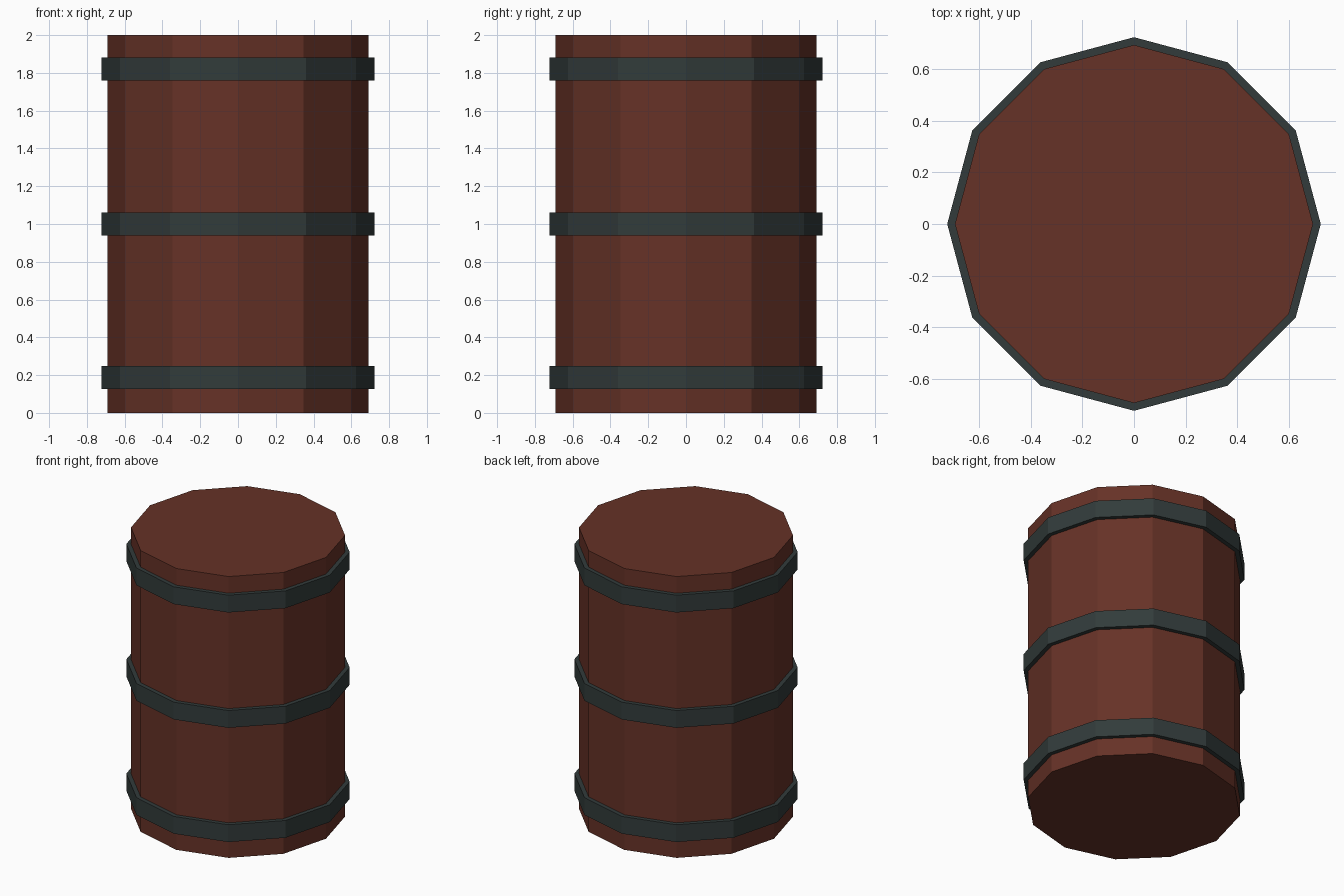
import bpy
import bmesh
import math

if "Cube" in bpy.data.objects:
    bpy.data.objects.remove(bpy.data.objects["Cube"])

SIDES = 12
BODY_R, BAND_R, HEIGHT = 0.692, 0.722, 2.0


def material(name, rgb):
    mat = bpy.data.materials.new(name)
    mat.diffuse_color = (*rgb, 1.0)
    mat.use_nodes = True
    mat.node_tree.nodes["Principled BSDF"].inputs["Base Color"].default_value = mat.diffuse_color
    return mat


def lathe(name, profile, mat, closed):
    """Spin a (radius, z) profile into a flat-sided solid."""
    bm = bmesh.new()
    rings = []
    for r, z in profile:
        ring = []
        for i in range(SIDES):
            a = 2 * math.pi * i / SIDES
            ring.append(bm.verts.new((r * math.cos(a), r * math.sin(a), z)))
        rings.append(ring)
    pairs = list(zip(rings, rings[1:]))
    if closed:
        pairs.append((rings[-1], rings[0]))
    else:
        bm.faces.new(rings[0])
        bm.faces.new(rings[-1])
    for low, high in pairs:
        for i in range(SIDES):
            j = (i + 1) % SIDES
            bm.faces.new((low[i], low[j], high[j], high[i]))
    bmesh.ops.recalc_face_normals(bm, faces=bm.faces)
    mesh = bpy.data.meshes.new(name)
    bm.to_mesh(mesh)
    bm.free()
    mesh.materials.append(mat)
    obj = bpy.data.objects.new(name, mesh)
    bpy.context.collection.objects.link(obj)
    return obj


wood = material("dark_red_wood", (0.133, 0.032, 0.020))
iron = material("dark_iron", (0.032, 0.044, 0.043))

# Barrel body
lathe("barrel_body", [(BODY_R, 0), (BODY_R, HEIGHT)], wood, closed=False)

# Three iron hoops
for name, z in (("lower_hoop", 0.188), ("middle_hoop", 1.0), ("upper_hoop", 1.82)):
    low, high = z - 0.0615, z + 0.0615
    inner = BODY_R - 0.004
    lathe(name, [(inner, low), (BAND_R, low), (BAND_R, high), (inner, high)],
          iron, closed=True)
